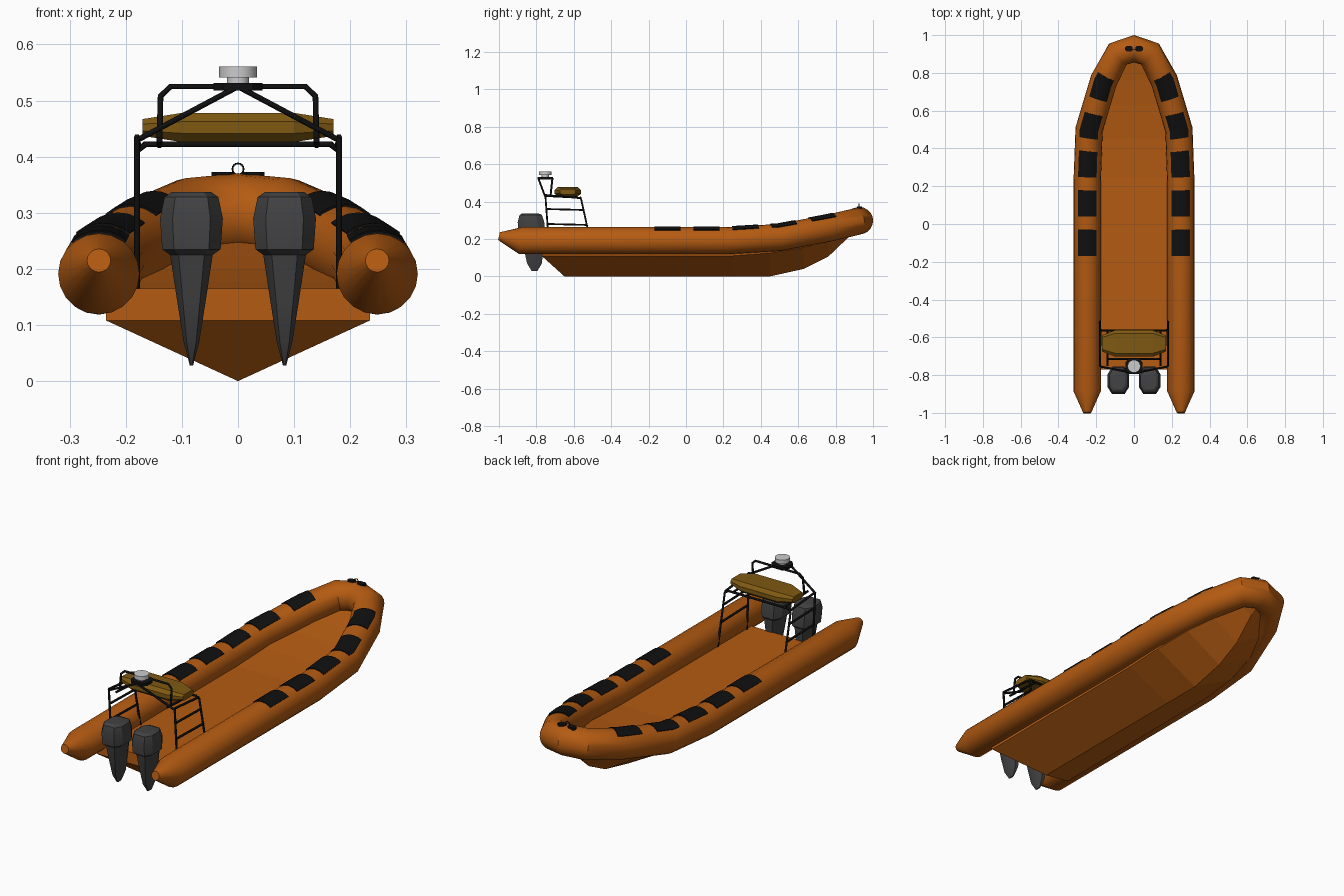
import bpy, bmesh, math
from mathutils import Vector

cube = bpy.data.objects.get("Cube")
if cube:
    bpy.data.objects.remove(cube, do_unlink=True)


def material(name, r, g, b):
    m = bpy.data.materials.new(name)
    m.use_nodes = True
    m.diffuse_color = (r, g, b, 1)
    m.node_tree.nodes["Principled BSDF"].inputs["Base Color"].default_value = (r, g, b, 1)
    return m


ORANGE = material("orange", 0.46, 0.105, 0.006)
BLACK = material("black", 0.005, 0.005, 0.005)
GREY = material("engine grey", 0.055, 0.055, 0.058)
OCHRE = material("ochre", 0.21, 0.1, 0.006)
PALE = material("pale grey", 0.6, 0.6, 0.6)


def finish(name, bm, mat, smooth=None):
    bmesh.ops.recalc_face_normals(bm, faces=bm.faces)
    mesh = bpy.data.meshes.new(name)
    bm.to_mesh(mesh)
    bm.free()
    mesh.materials.append(mat)
    ob = bpy.data.objects.new(name, mesh)
    bpy.context.collection.objects.link(ob)
    if smooth:
        bpy.ops.object.select_all(action="DESELECT")
        ob.select_set(True)
        bpy.context.view_layer.objects.active = ob
        bpy.ops.object.shade_smooth_by_angle(angle=math.radians(smooth))
    return ob


def loft(name, rings, mat, smooth=None, closed=True, caps=True):
    """Skin a list of equal-length point rings."""
    bm = bmesh.new()
    rows = [[bm.verts.new(p) for p in ring] for ring in rings]
    n = len(rows[0])
    for a, b in zip(rows, rows[1:]):
        for i in range(n if closed else n - 1):
            j = (i + 1) % n
            bm.faces.new((a[i], a[j], b[j], b[i]))
    if caps:
        bm.faces.new(rows[0])
        bm.faces.new(rows[-1])
    return finish(name, bm, mat, smooth)


def bars(name, paths, radius, mat):
    """Round bars along poly paths."""
    cu = bpy.data.curves.new(name, "CURVE")
    cu.dimensions = "3D"
    cu.bevel_depth = radius
    cu.bevel_resolution = 1
    cu.use_fill_caps = True
    for path in paths:
        sp = cu.splines.new("POLY")
        sp.points.add(len(path) - 1)
        for pt, co in zip(sp.points, path):
            pt.co = (*co, 1)
    cu.materials.append(mat)
    ob = bpy.data.objects.new(name, cu)
    bpy.context.collection.objects.link(ob)


def cylinder(name, center, radius, height, mat):
    bm = bmesh.new()
    bmesh.ops.create_cone(bm, cap_ends=True, segments=20, radius1=radius,
                          radius2=radius, depth=height)
    bmesh.ops.translate(bm, verts=bm.verts, vec=center)
    return finish(name, bm, mat, 40)


# Inflatable collar: centre path (x, y, z, radius) of one side, then mirrored
R = 0.0725
half = [(.248, -1, .215, .021), (.248, -.885, .191, R), (.248, .22, .191, R),
        (.238, .5, .208, R), (.16, .76, .257, R), (.085, .9, .29, R), (0, .928, .298, R)]
path = half + [(-x, y, z, r) for x, y, z, r in reversed(half[:-1])]
centres = [Vector(p[:3]) for p in path]


def collar_point(i, angle, lift=0.0):
    """Point on collar ring i; angle is measured outward from the top."""
    before = centres[i] - centres[max(i - 1, 0)]
    after = centres[min(i + 1, len(path) - 1)] - centres[i]
    tangent = (before.normalized() + after.normalized()).normalized()
    side = tangent.cross(Vector((0, 0, 1))).normalized()
    up = side.cross(tangent)
    return centres[i] + (side * math.sin(angle) + up * math.cos(angle)) * (path[i][3] + lift)


SIDES = 20
loft("inflatable_collar",
     [[collar_point(i, math.tau * k / SIDES) for k in range(SIDES)] for i in range(len(path))],
     ORANGE, 35)

# Black grip pads wrapped over the collar
def pad_row(y, lift):
    i = max(k for k in range(len(half) - 1) if half[k][1] <= y)
    t = (y - half[i][1]) / (half[i + 1][1] - half[i][1])
    return [collar_point(i, a, lift).lerp(collar_point(i + 1, a, lift), t)
            for a in [math.radians(-40 + 80 * k / 6) for k in range(7)]]


for n, (y0, y1) in enumerate([(-.17, -.03), (.04, .18), (.25, .39), (.46, .59), (.67, .79)]):
    ys = sorted([y0, y1] + [p[1] for p in half if y0 < p[1] < y1])
    rings = [pad_row(y, .004) + pad_row(y, -.004)[::-1] for y in ys]
    for label, s in (("left", 1), ("right", -1)):
        loft(f"grip_pad_{label}_{n + 1}",
             [[(s * p.x, p.y, p.z) for p in ring] for ring in rings], BLACK, 35)

# V hull with raked transom and rising deck: y, half width, keel, chine and deck heights
stations = [(-.77, .235, 0, .108, .165), (.25, .235, 0, .11, .165), (.45, .228, 0, .125, .178),
            (.63, .195, .04, .155, .2), (.76, .14, .105, .188, .222), (.87, .07, .21, .235, .245),
            (.92, .01, .25, .255, .26)]
bm = bmesh.new()
rows = []
for y, w, keel, chine, deck in stations:
    keel_y = -.65 if y < -.7 else y
    rows.append([bm.verts.new(p) for p in ((0, keel_y, keel), (w, y, chine), (w, y, deck),
                                           (-w, y, deck), (-w, y, chine))])
for a, b in zip(rows, rows[1:]):
    for i in range(5):
        j = (i + 1) % 5
        bm.faces.new((a[i], a[j], b[j], b[i]))
bm.faces.new(rows[0][1:])
bm.faces.new((rows[0][0], rows[0][1], rows[0][4]))
bm.faces.new(rows[-1])
finish("hull_and_deck", bm, ORANGE)


# Twin outboard engines: z, half width, rear y, front y
def octagon(cx, cy, hx, hy, z):
    return [(cx + hx * a, cy + hy * b, z) for a, b in
            ((1, .5), (.6, 1), (-.6, 1), (-1, .5), (-1, -.5), (-.6, -1), (.6, -1), (1, -.5))]


engine = [(.337, .035, -.875, -.79), (.328, .048, -.89, -.77), (.29, .056, -.9, -.758),
          (.235, .052, -.895, -.755), (.225, .038, -.88, -.762), (.14, .025, -.865, -.765),
          (.07, .014, -.85, -.77), (.028, .003, -.825, -.795)]
for label, x in (("left", .083), ("right", -.083)):
    loft(f"outboard_engine_{label}",
         [octagon(x, (a + b) / 2, w, (b - a) / 2, z) for z, w, a, b in engine], GREY, 25)

# Stern frame: side ladders, roof rails, mast arch and rear braces
ladder, roof = [], []
for s in (1, -1):
    ladder += [[(s * .18, -.732, .16), (s * .18, -.752, .435)],
               [(s * .18, -.505, .16), (s * .18, -.56, .41), (s * .165, -.564, .422)],
               [(s * .18, -.735, .28), (s * .18, -.526, .275)],
               [(s * .18, -.745, .36), (s * .18, -.547, .355)],
               [(s * .18, -.752, .435), (s * .178, -.562, .418)]]
    roof += [[(s * .14, -.752, .43), (s * .14, -.564, .42)],
             [(0, -.79, .525), (s * .175, -.755, .432)]]
roof += [[(-.168, -.564, .422), (.168, -.564, .422)],
         [(-.14, -.725, .425), (-.138, -.716, .508), (-.12, -.714, .525),
          (.12, -.714, .525), (.138, -.716, .508), (.14, -.725, .425)],
         [(0, -.79, .525), (0, -.714, .525)]]
bars("frame_side_ladders", ladder, .0055, BLACK)
bars("frame_roof_and_mast", roof, .0055, BLACK)

# Radar on its platform
loft("radar_platform", [octagon(0, -.752, .044, .042, z) for z in (.518, .531)], BLACK)
cylinder("radar_neck", (0, -.753, .535), .02, .014, PALE)
cylinder("radar_dome", (0, -.753, .551), .034, .02, PALE)

# Life raft canister lying across the frame
raft = [(-.17, .042, .015), (-.1, .07, .026), (.1, .07, .026), (.17, .042, .015)]
loft("life_raft_canister",
     [[(x, -.632 + hy * a, .452 + hz * b) for a, b in
       ((1, .4), (.75, 1), (-.75, 1), (-1, .4), (-1, -.4), (-.75, -1), (.75, -1), (1, -.4))]
      for x, hy, hz in raft], OCHRE)

# Bow fitting: two pads and a lifting ring
for label, s in (("left", 1), ("right", -1)):
    loft(f"bow_fitting_{label}",
         [octagon(s * .027, .928, .02, .014, z) for z in (.36, .373)], BLACK)
ring = [(.01 * math.cos(math.tau * k / 16), .925, .378 + .01 * math.sin(math.tau * k / 16))
        for k in range(17)]
bars("bow_ring", [ring], .0018, BLACK)
